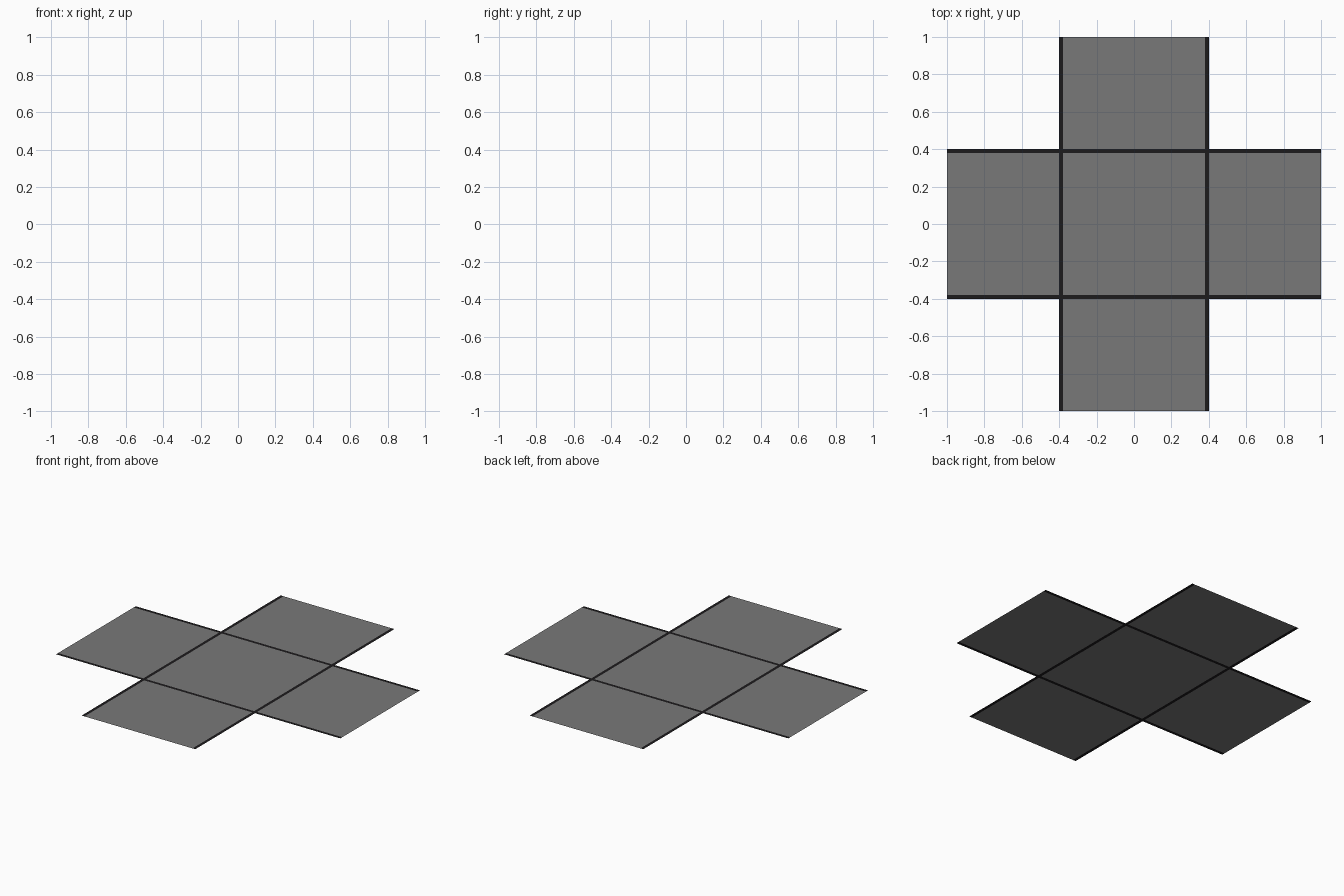
import bpy, bmesh

if "Cube" in bpy.data.objects:
    bpy.data.objects.remove(bpy.data.objects["Cube"])

L, OUT, IN = 1.0, 0.40, 0.38   # arm reach, outer and inner edge of the border lines


def material(name, v):
    m = bpy.data.materials.new(name)
    m.diffuse_color = (*v, 1)
    m.use_nodes = True
    m.node_tree.nodes["Principled BSDF"].inputs["Base Color"].default_value = m.diffuse_color
    return m


def flat_part(name, rects, mat):
    """One flat mesh at z = 0 from (x0, x1, y0, y1) rectangles."""
    bm = bmesh.new()
    for x0, x1, y0, y1 in rects:
        bm.faces.new([bm.verts.new((x, y, 0)) for x, y in
                      ((x0, y0), (x1, y0), (x1, y1), (x0, y1))])
    bmesh.ops.remove_doubles(bm, verts=bm.verts, dist=1e-5)
    me = bpy.data.meshes.new(name)
    bm.to_mesh(me)
    bm.free()
    me.materials.append(mat)
    ob = bpy.data.objects.new(name, me)
    bpy.context.collection.objects.link(ob)


grey = material("asphalt", (0.19, 0.19, 0.19))
black = material("line_black", (0.012, 0.011, 0.012))

# Road surface: centre square and four arms
flat_part("road_centre", [(-IN, IN, -IN, IN)], grey)
flat_part("road_arms_x", [(-L, -OUT, -IN, IN), (OUT, L, -IN, IN)], grey)
flat_part("road_arms_y", [(-IN, IN, -L, -OUT), (-IN, IN, OUT, L)], grey)

# Border lines: full length along y, split around them along x
sides = ((-OUT, -IN), (IN, OUT))
flat_part("lines_along_y", [(a, b, -L, L) for a, b in sides], black)
flat_part("lines_along_x", [(x0, x1, a, b) for a, b in sides
                            for x0, x1 in ((-L, -OUT), (-IN, IN), (OUT, L))], black)
